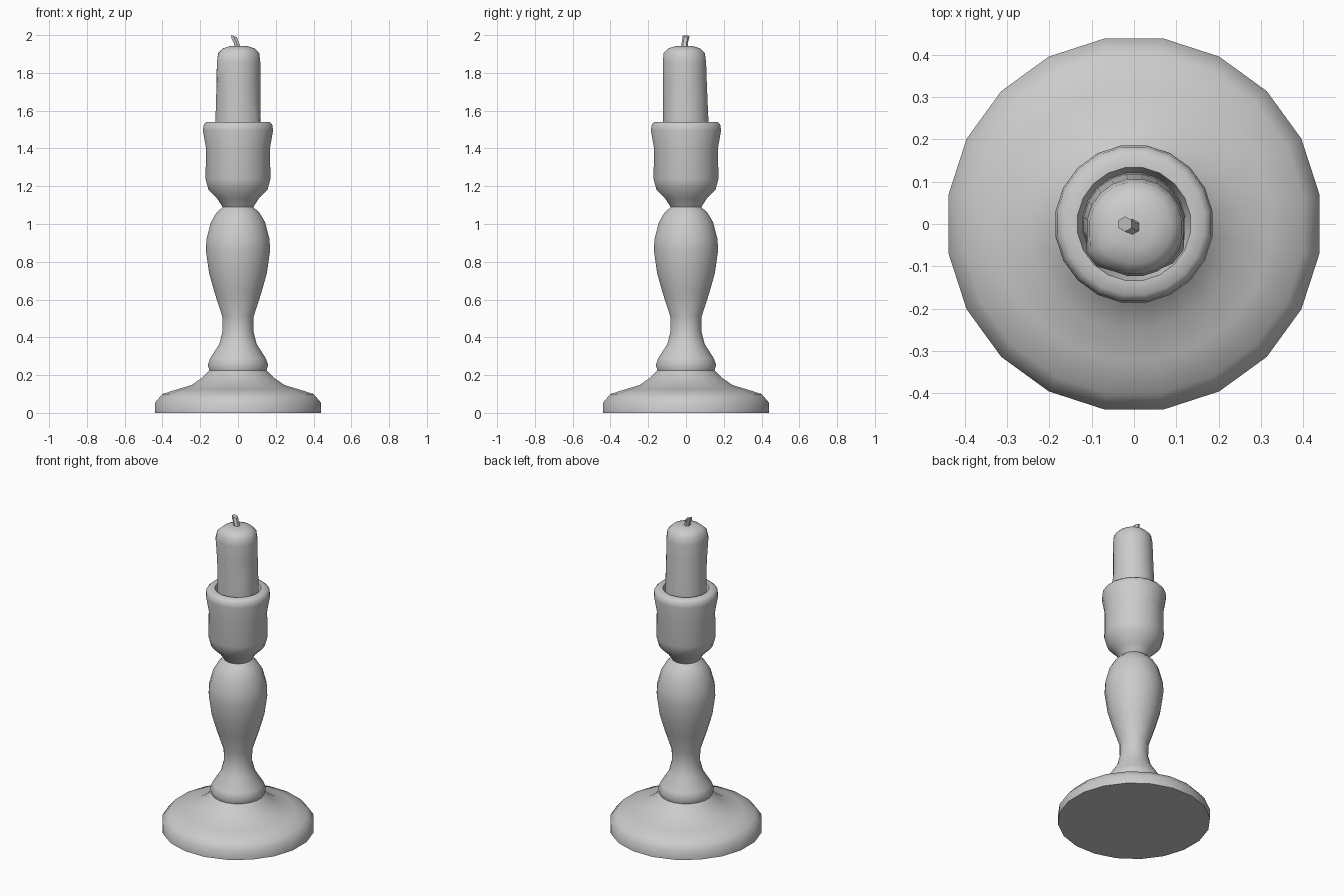
import bpy, bmesh, math
from mathutils import Vector

if "Cube" in bpy.data.objects:
    bpy.data.objects.remove(bpy.data.objects["Cube"])


def skin(name, rings, angle=50):
    """Join rings of points into a closed, smooth-shaded tube."""
    bm = bmesh.new()
    loops = [[bm.verts.new(p) for p in ring] for ring in rings]
    n = len(loops[0])
    for a, b in zip(loops, loops[1:]):
        for i in range(n):
            j = (i + 1) % n
            bm.faces.new((a[i], a[j], b[j], b[i]))
    bm.faces.new(loops[0][::-1])
    bm.faces.new(loops[-1])
    bmesh.ops.recalc_face_normals(bm, faces=bm.faces)
    mesh = bpy.data.meshes.new(name)
    bm.to_mesh(mesh)
    bm.free()
    obj = bpy.data.objects.new(name, mesh)
    bpy.context.collection.objects.link(obj)
    bpy.ops.object.select_all(action='DESELECT')
    obj.select_set(True)
    bpy.context.view_layer.objects.active = obj
    bpy.ops.object.shade_smooth_by_angle(angle=math.radians(angle))
    return obj


def circle(r, z, n, cx=0, cy=0):
    return [(cx + r * math.cos((i + .5) * math.tau / n),
             cy + r * math.sin((i + .5) * math.tau / n), z) for i in range(n)]


# Turned holder: foot, knop, baluster stem and cup with a shallow socket
holder_profile = [
    (.444, 0), (.444, .055), (.405, .10), (.325, .125), (.25, .147), (.19, .188),
    (.153, .225), (.162, .255), (.148, .29), (.10, .365), (.083, .43),
    (.084, .51), (.125, .635), (.155, .74), (.172, .86), (.169, .92),
    (.145, 1.01), (.115, 1.06), (.082, 1.09), (.112, 1.135), (.158, 1.18),
    (.174, 1.24), (.171, 1.40), (.188, 1.495), (.184, 1.525), (.168, 1.541),
    (.135, 1.541), (.122, 1.50)]
skin("candle_holder", [circle(r, z, 20) for r, z in holder_profile])

# Candle with a wax run at the upper left and one low on the right
runs = [(math.radians(216), 1.85, .16, .022), (math.radians(-35), 1.55, .10, .016)]


def candle_ring(r, z, n=20):
    t = (z - 1.5) / .44
    ring = []
    for i in range(n):
        a = (i + .5) * math.tau / n
        rad = r
        for ra, rz, height, size in runs:
            d = abs((a - ra + math.pi) % math.tau - math.pi)
            rad += size * max(0, 1 - d / .45) * max(0, 1 - abs(z - rz) / height)
        ring.append((rad * math.cos(a) + .004 * t, rad * math.sin(a) - .01 * t, z))
    return ring


candle_profile = [(.121, 1.49), (.121, 1.56), (.119, 1.65), (.117, 1.76),
                  (.116, 1.86), (.110, 1.905), (.085, 1.93), (.045, 1.942)]
skin("candle", [candle_ring(r, z) for r, z in candle_profile])

# Bent wick
wick_path = [(.02, 0, -.006, 1.93), (.016, -.008, -.007, 1.958),
             (.018, -.018, -.002, 1.98), (.018, -.021, 0, 1.994)]
rings = [circle(r, z, 6, x, y) for r, x, y, z in wick_path]
rings[-1] = [(x, y, z - .3 * (x + .021)) for x, y, z in rings[-1]]
skin("wick", rings)
